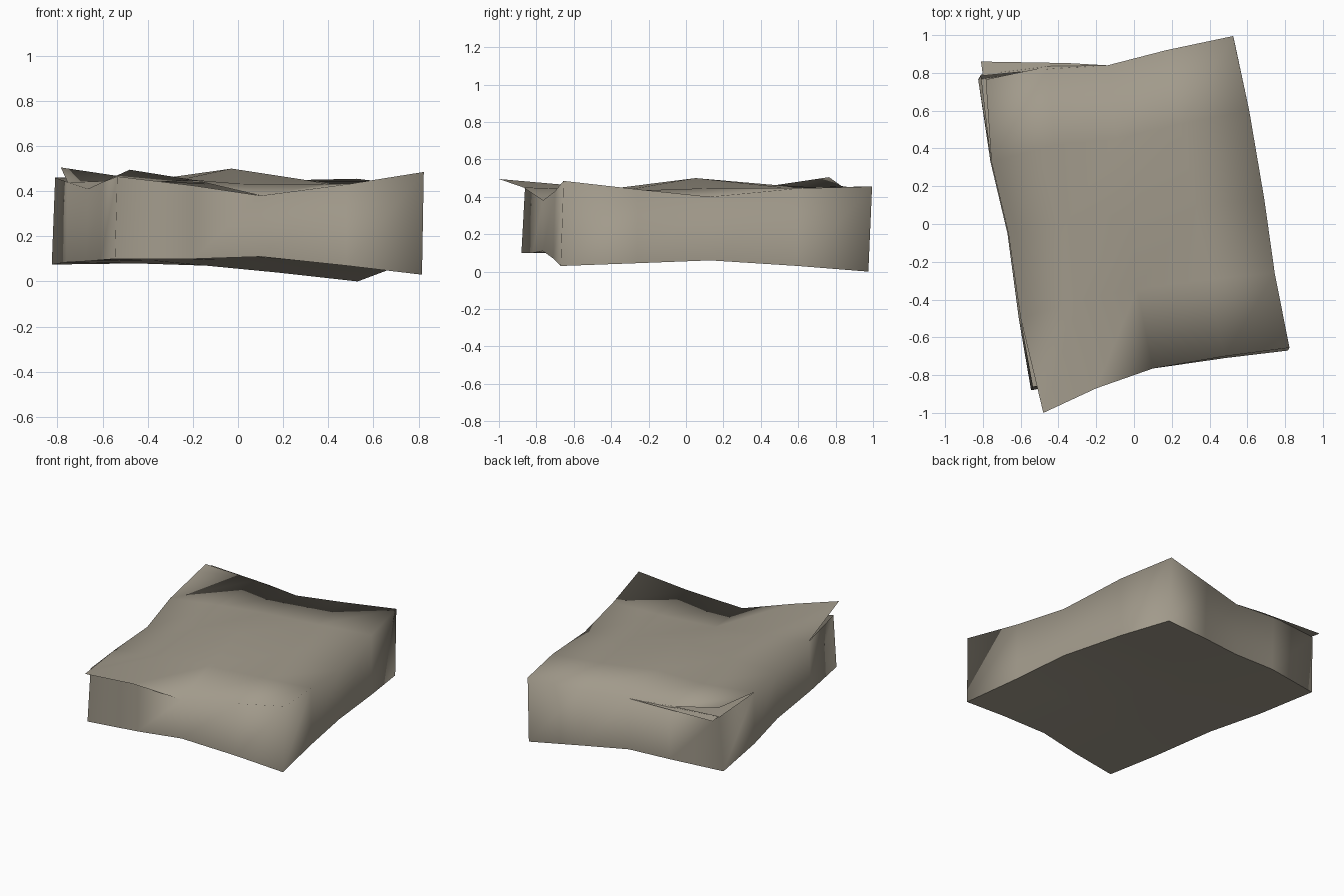
import bpy, bmesh, math
from mathutils import Vector

if "Cube" in bpy.data.objects:
    bpy.data.objects.remove(bpy.data.objects["Cube"])

mat = bpy.data.materials.new("warm_grey_cloth")
mat.diffuse_color = (0.36, 0.325, 0.26, 1)
mat.use_nodes = True
mat.node_tree.nodes["Principled BSDF"].inputs["Base Color"].default_value = mat.diffuse_color
N = 4  # cells along each side, coarse and smooth shaded

# Top sheet edges, five control points each
TOP = {
    "front": [(-.48, -1, .495), (-.2, -.87, .45), (.1, -.765, .38), (.48, -.70, .43), (.823, -.655, .485)],
    "back": [(-.785, .765, .505), (-.45, .835, .455), (-.14, .84, .43), (.17, .92, .435), (.525, .995, .455)],
    "left": [(-.48, -1, .495), (-.6, -.5, .44), (-.665, -.05, .41), (-.755, .33, .44), (-.785, .765, .505)],
    "right": [(.823, -.655, .485), (.745, -.26, .44), (.69, .13, .40), (.61, .6, .445), (.525, .995, .455)],
}
# Bottom edges of the walls
LOW = {
    "front": [(-.545, -.88, .10), (-.2, -.82, .10), (.1, -.765, .11), (.48, -.71, .07), (.815, -.67, .03)],
    "back": [(-.825, .765, .075), (-.45, .82, .08), (-.14, .83, .07), (.17, .9, .04), (.53, .975, 0)],
    "left": [(-.545, -.88, .10), (-.61, -.5, .095), (-.67, -.05, .09), (-.76, .33, .085), (-.825, .765, .075)],
    "right": [(.815, -.67, .03), (.745, -.26, .045), (.69, .13, .06), (.61, .6, .03), (.53, .975, 0)],
}
# The walls tuck in under the lifted left corners of the sheet
RIM = {k: list(v) for k, v in TOP.items()}
RIM["front"][0] = RIM["left"][0] = (-.535, -.86, .465)
RIM["front"][1] = (-.2, -.815, .425)
RIM["back"][0] = RIM["left"][4] = (-.81, .79, .46)


def at(points, t):
    i = min(int(t * 4), 3)
    return Vector(points[i]).lerp(Vector(points[i + 1]), t * 4 - i)


def patch(e, u, v):
    """Surface spanned by four edges."""
    a = at(e["front"], u).lerp(at(e["back"], u), v)
    b = at(e["left"], v).lerp(at(e["right"], v), u)
    c = Vector(e["front"][0]).lerp(Vector(e["front"][4]), u).lerp(
        Vector(e["back"][0]).lerp(Vector(e["back"][4]), u), v)
    return a + b - c


def add_grid(bm, fn, nu, nv):
    g = [[bm.verts.new(fn(i / nu, j / nv)) for i in range(nu + 1)] for j in range(nv + 1)]
    return [bm.faces.new((g[j][i], g[j][i + 1], g[j + 1][i + 1], g[j + 1][i]))
            for j in range(nv) for i in range(nu)]


def finish(bm, name, smooth=True):
    me = bpy.data.meshes.new(name)
    bmesh.ops.remove_doubles(bm, verts=bm.verts, dist=0.0005)
    for f in bm.faces:
        f.smooth = smooth
    bm.to_mesh(me)
    bm.free()
    me.materials.append(mat)
    ob = bpy.data.objects.new(name, me)
    bpy.context.collection.objects.link(ob)


def puffed(u, v):
    """Top sheet rising like a tent to its middle."""
    p = patch(TOP, u, v)
    p.z += .175 * (1 - abs(2 * u - 1)) * (1 - abs(2 * v - 1))
    return p


# Cover: puffed top sheet running smoothly into the walls
bm = bmesh.new()
add_grid(bm, puffed, N, N)
for side in ("front", "right", "back", "left"):
    def wall(u, v, s=side):
        t = 1 - u if s in ("back", "left") else u
        return at(LOW[s], t).lerp(at(RIM[s], t), v)
    add_grid(bm, wall, N, 1)
finish(bm, "cushion_cover")

# Base: flat underside
bm = bmesh.new()
for f in add_grid(bm, lambda u, v: patch(LOW, u, v), N, N):
    f.normal_flip()
finish(bm, "cushion_base")

# Loose flap at the back left corner
bm = bmesh.new()
pts = [(-.80, .785, .46), (-.45, .82, .455), (-.14, .84, .43), (-.35, .852, .44), (-.81, .86, .455)]
bm.faces.new([bm.verts.new(p) for p in pts])
finish(bm, "corner_flap", False)
